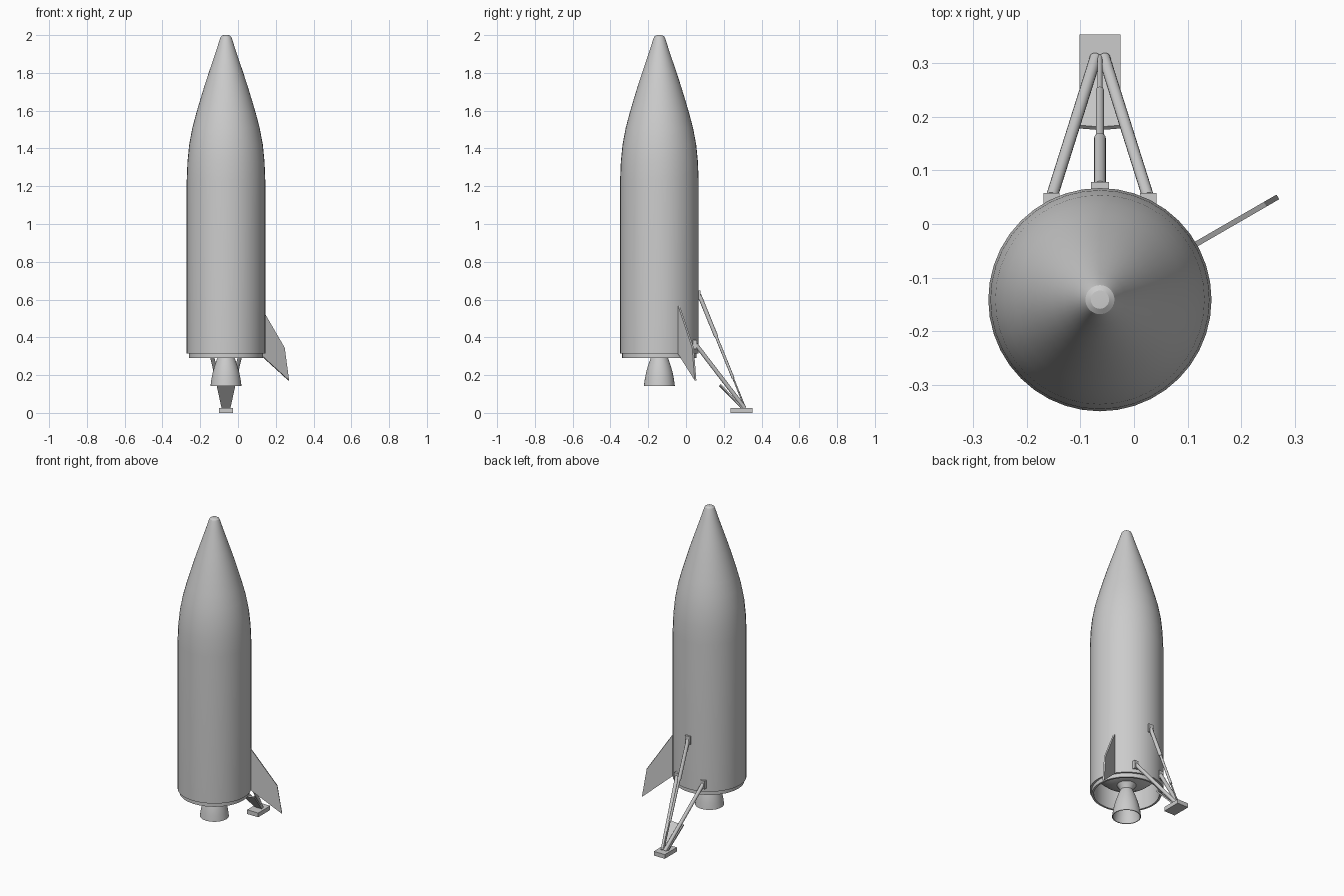
import bpy, bmesh, math
from mathutils import Vector

if "Cube" in bpy.data.objects:
    bpy.data.objects.remove(bpy.data.objects["Cube"])

CX, CY = -0.0635, -0.141   # rocket axis
SIDES = 40


def finish(name, bm, smooth=True):
    bmesh.ops.recalc_face_normals(bm, faces=bm.faces)
    me = bpy.data.meshes.new(name)
    bm.to_mesh(me)
    bm.free()
    ob = bpy.data.objects.new(name, me)
    bpy.context.collection.objects.link(ob)
    if smooth:
        bpy.ops.object.select_all(action='DESELECT')
        ob.select_set(True)
        bpy.context.view_layer.objects.active = ob
        bpy.ops.object.shade_smooth_by_angle(angle=math.radians(30))
    return ob


def lathe(name, profile, closed=False, sides=SIDES):
    """Revolve (radius, z) points around the rocket axis."""
    bm = bmesh.new()
    vs = [bm.verts.new((CX + r, CY, z)) for r, z in profile]
    pairs = list(zip(vs, vs[1:])) + ([(vs[-1], vs[0])] if closed else [])
    edges = [bm.edges.new(p) for p in pairs]
    bmesh.ops.spin(bm, geom=vs + edges, cent=(CX, CY, 0), axis=(0, 0, 1),
                   angle=2 * math.pi, steps=sides, use_merge=True)
    bmesh.ops.remove_doubles(bm, verts=bm.verts, dist=1e-5)
    return finish(name, bm)


def box(name, lo, hi):
    bm = bmesh.new()
    bmesh.ops.create_cube(bm, size=1)
    for v in bm.verts:
        v.co = Vector([(a + b) / 2 + c * (b - a) for a, b, c in zip(lo, hi, v.co)])
    return finish(name, bm, False)


def rod(name, a, b, r):
    a, b = Vector(a), Vector(b)
    d = b - a
    bm = bmesh.new()
    bmesh.ops.create_cone(bm, cap_ends=True, segments=16, radius1=r, radius2=r, depth=d.length)
    q = d.to_track_quat('Z', 'Y')
    for v in bm.verts:
        v.co = q @ v.co + (a + b) / 2
    return finish(name, bm)


def plate(name, pts, offset):
    """Extrude a flat outline symmetrically along offset."""
    bm = bmesh.new()
    off = Vector(offset)
    f = bm.faces.new([bm.verts.new(Vector(p) - off / 2) for p in pts])
    ext = bmesh.ops.extrude_face_region(bm, geom=[f])['geom']
    bmesh.ops.translate(bm, vec=off, verts=[g for g in ext if isinstance(g, bmesh.types.BMVert)])
    return finish(name, bm, False)


# Hull with rounded nose
lathe("hull", [(0.196, 0.315), (0.208, 0.315), (0.208, 1.23), (0.204, 1.33), (0.195, 1.42),
               (0.178, 1.51), (0.158, 1.585), (0.136, 1.66), (0.113, 1.735), (0.090, 1.805),
               (0.068, 1.87), (0.048, 1.93), (0.032, 1.98), (0.027, 1.992), (0.017, 1.999), (0, 2.0)])

# Hollow skirt and tank dome
lathe("skirt", [(0.197, 0.29), (0.197, 0.33), (0.185, 0.46), (0.185, 0.29)], closed=True)
lathe("tank_dome", [(0.19, 0.45), (0.165, 0.405), (0.13, 0.375), (0.09, 0.355), (0.05, 0.346), (0, 0.345)])

# Engine bell, outer and inner wall
lathe("engine_bell", [(0.06, 0.355), (0.045, 0.335), (0.035, 0.315), (0.046, 0.29), (0.060, 0.25),
                      (0.070, 0.215), (0.077, 0.18), (0.082, 0.143), (0.077, 0.143), (0.071, 0.18),
                      (0.064, 0.215), (0.054, 0.25), (0.040, 0.29), (0.028, 0.315), (0, 0.32)], sides=32)

# Fin
c, s = math.cos(math.radians(30)), math.sin(math.radians(30))
plate("fin", [(CX + r * c, CY + r * s, z) for r, z in
              [(0.202, 0.575), (0.356, 0.345), (0.383, 0.172), (0.202, 0.315)]],
      (-s * 0.01, c * 0.01, 0))

# Landing leg: foot, main struts and mounts
box("foot_pad", (CX - 0.038, 0.235, 0.0), (CX + 0.038, 0.353, 0.026))
for side, sx in (("left", -1), ("right", 1)):
    rod(side + "_strut", (CX + sx * 0.09, 0.05, 0.365), (CX + sx * 0.008, 0.31, 0.026), 0.011)
    x = CX + sx * 0.09
    box(side + "_strut_mount", (x - 0.015, 0.03, 0.337), (x + 0.015, 0.058, 0.387))

# Telescoping upper strut
top, foot = Vector((CX, 0.07, 0.625)), Vector((CX, 0.312, 0.03))
for name, t0, t1, r in (("upper_strut_sleeve", 0, 0.37, 0.011),
                        ("upper_strut_middle", 0.36, 0.74, 0.0075),
                        ("upper_strut_piston", 0.73, 1, 0.0045)):
    rod(name, top.lerp(foot, t0), top.lerp(foot, t1), r)
box("upper_strut_mount", (CX - 0.017, 0.055, 0.598), (CX + 0.017, 0.078, 0.648))

# Tapered leg shield under the struts
plate("leg_shield", [(CX - 0.05, 0.182, 0.15), (CX, 0.178, 0.145), (CX + 0.05, 0.182, 0.15),
                     (CX + 0.023, 0.297, 0.026), (CX - 0.023, 0.297, 0.026)], (0, 0.006, 0.006))
